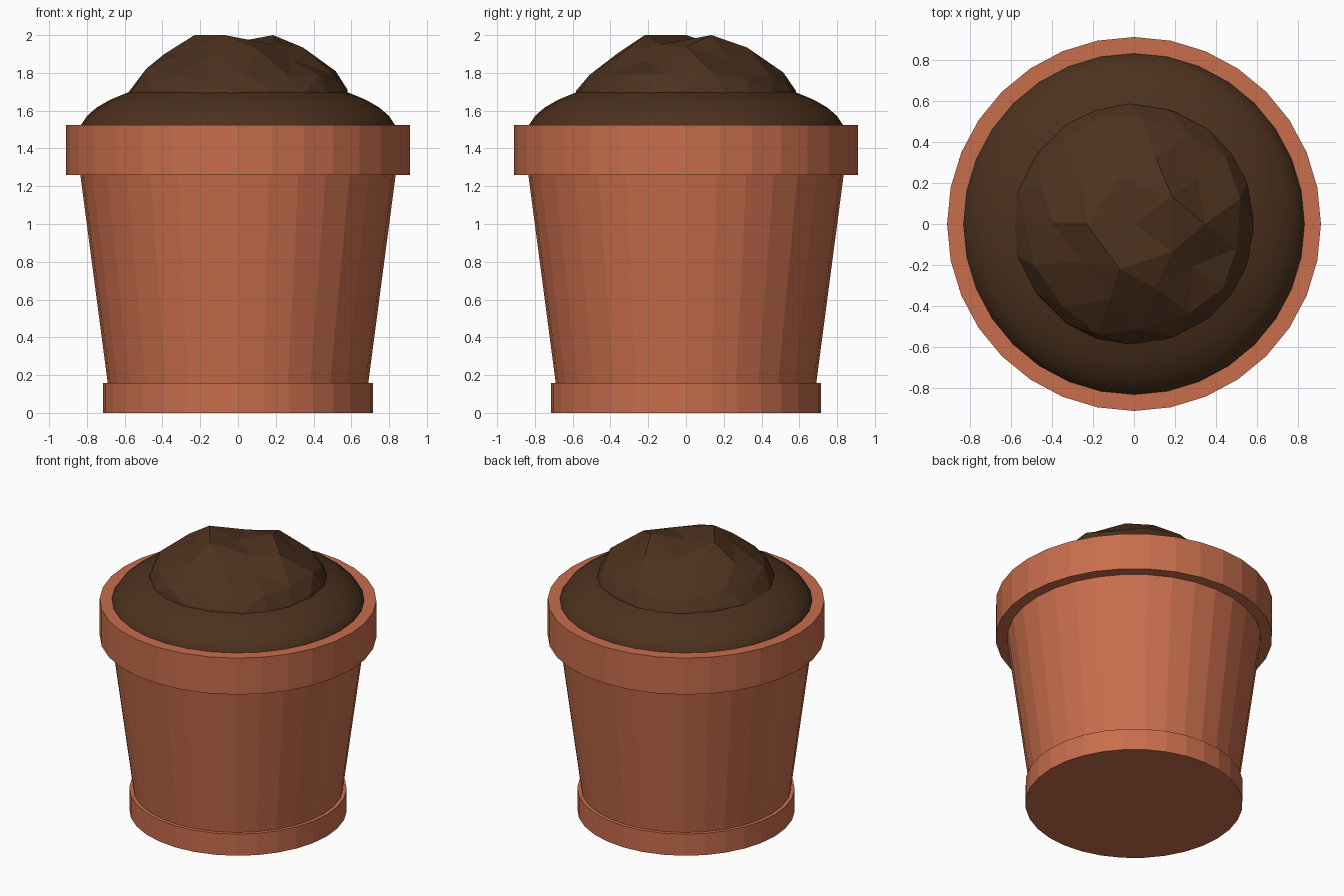
import bpy, bmesh, math, random

if "Cube" in bpy.data.objects:
    bpy.data.objects.remove(bpy.data.objects["Cube"])

random.seed(4)
SIDES = 32


def material(name, color):
    m = bpy.data.materials.new(name)
    m.diffuse_color = (*color, 1)
    m.use_nodes = True
    m.node_tree.nodes["Principled BSDF"].inputs["Base Color"].default_value = m.diffuse_color
    return m


clay = material("terracotta", (0.58, 0.155, 0.073))
earth = material("dark_soil", (0.073, 0.031, 0.013))


def add_object(name, bm, mat):
    bmesh.ops.recalc_face_normals(bm, faces=bm.faces)
    mesh = bpy.data.meshes.new(name)
    bm.to_mesh(mesh)
    bm.free()
    mesh.materials.append(mat)
    obj = bpy.data.objects.new(name, mesh)
    bpy.context.collection.objects.link(obj)
    return obj


def pot_section(name, r_low, r_high, z_low, z_high):
    bm = bmesh.new()
    bmesh.ops.create_cone(bm, cap_ends=True, segments=SIDES,
                          radius1=r_low, radius2=r_high, depth=z_high - z_low)
    bmesh.ops.translate(bm, verts=bm.verts, vec=(0, 0, (z_low + z_high) / 2))
    return add_object(name, bm, clay)


# Pot: foot ring, tapered wall, overhanging rim
pot_section("pot_foot", 0.715, 0.715, 0.0, 0.157)
pot_section("pot_wall", 0.682, 0.840, 0.10, 1.30)
pot_section("pot_rim", 0.91, 0.91, 1.26, 1.525)

# Smooth soil bed: flattened dome bulging out of the rim
bm = bmesh.new()
bmesh.ops.create_uvsphere(bm, u_segments=SIDES, v_segments=20, radius=1)
for v in bm.verts:
    v.co.x *= 0.84
    v.co.y *= 0.84
    v.co.z = 1.48 + 0.30 * v.co.z
for f in bm.faces:
    f.smooth = True
add_object("soil_bed", bm, earth)

# Faceted soil mound: upper icosphere cap remapped onto a rough heap profile
# profile entries: polar angle in degrees, radius, height
PROFILE = [(0, 0, 1.965), (16, 0.23, 1.98), (31, 0.36, 1.89),
           (46, 0.54, 1.79), (62, 0.59, 1.69), (80, 0.60, 1.60)]
# heights of the five crest points, by azimuth in degrees
CREST = {36: 2.0, 108: 1.93, 180: 2.0, 252: 2.0, 324: 1.95}


def heap_point(polar):
    for (a0, r0, z0), (a1, r1, z1) in zip(PROFILE, PROFILE[1:]):
        if polar <= a1:
            t = (polar - a0) / (a1 - a0)
            return r0 + (r1 - r0) * t, z0 + (z1 - z0) * t
    return PROFILE[-1][1:]


bm = bmesh.new()
bmesh.ops.create_icosphere(bm, subdivisions=3, radius=1)
low = [v for v in bm.verts if v.co.z < 0.1]
bmesh.ops.delete(bm, geom=low, context='VERTS')
for v in bm.verts:
    polar = math.degrees(math.acos(max(-1, min(1, v.co.z))))
    az = math.atan2(v.co.y, v.co.x) + math.pi
    r, z = heap_point(polar)
    if 10 < polar < 22:
        deg = math.degrees(az) % 360
        r, z = 0.23, CREST[min(CREST, key=lambda a: abs(a - deg))]
    elif 22 < polar < 54:
        r += random.uniform(-0.025, 0.025)
        z += random.uniform(-0.025, 0.025)
    v.co = (r * math.cos(az), r * math.sin(az), z)
add_object("soil_mound", bm, earth)
